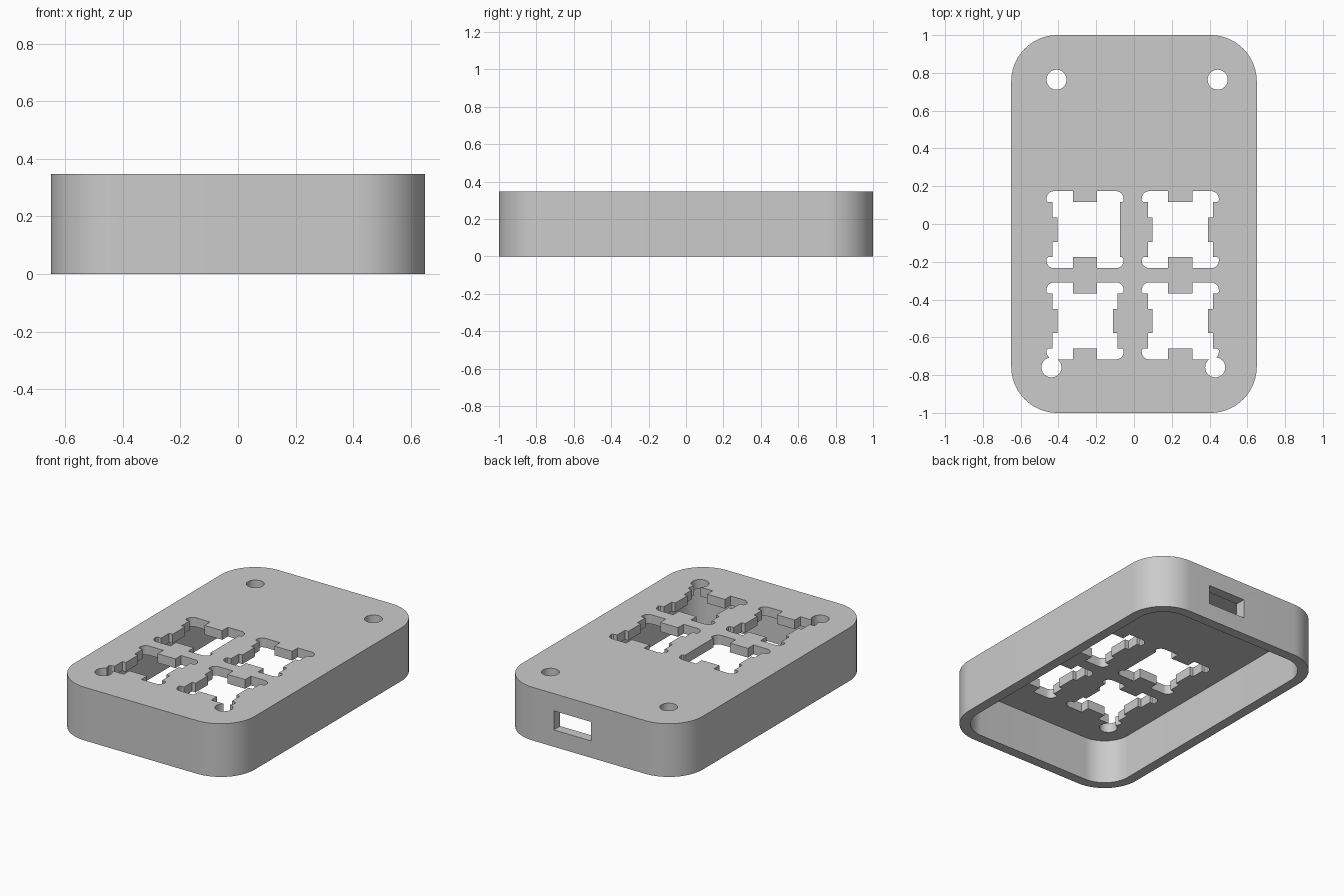
import bpy
import bmesh
from math import cos, sin, pi

cube = bpy.data.objects.get("Cube")
if cube:
    bpy.data.objects.remove(cube, do_unlink=True)

HEIGHT, PLATE, WALL, CORNER = 0.347, 0.06, 0.065, 0.245

grey = bpy.data.materials.new("plain grey plastic")
grey.use_nodes = True
grey.diffuse_color = (0.6, 0.6, 0.6, 1)
grey.node_tree.nodes["Principled BSDF"].inputs["Base Color"].default_value = (0.6, 0.6, 0.6, 1)


def arc(cx, cy, r, start, end, steps):
    """Points on an arc, angles in quarter turns."""
    angles = [(start + (end - start) * i / steps) * pi / 2 for i in range(steps + 1)]
    return [(cx + r * cos(a), cy + r * sin(a)) for a in angles]


def rounded_rect(hx, hy, r):
    pts = []
    for i, (sx, sy) in enumerate([(1, 1), (-1, 1), (-1, -1), (1, -1)]):
        pts += arc(sx * (hx - r), sy * (hy - r), r, i, i + 1, 20)
    return pts


def rect(x0, x1, y0, y1):
    return [(x0, y0), (x1, y0), (x1, y1), (x0, y1)]


def prism(name, outline, z0, z1):
    bm = bmesh.new()
    base = bm.faces.new([bm.verts.new((x, y, z0)) for x, y in outline])
    top = bmesh.ops.extrude_face_region(bm, geom=[base])["geom"]
    bmesh.ops.translate(bm, vec=(0, 0, z1 - z0),
                        verts=[v for v in top if isinstance(v, bmesh.types.BMVert)])
    bmesh.ops.recalc_face_normals(bm, faces=bm.faces)
    mesh = bpy.data.meshes.new(name)
    bm.to_mesh(mesh)
    bm.free()
    mesh.materials.append(grey)
    obj = bpy.data.objects.new(name, mesh)
    bpy.context.collection.objects.link(obj)
    return obj


def cut(target, cutter):
    """Subtract the cutter, then remove it."""
    cutter.hide_render = True
    mod = target.modifiers.new("cut", "BOOLEAN")
    mod.operation, mod.solver, mod.object = "DIFFERENCE", "EXACT", cutter
    bpy.context.view_layer.objects.active = target
    bpy.ops.object.modifier_apply(modifier=mod.name)
    bpy.data.objects.remove(cutter, do_unlink=True)


def switch_outline(cx, cy):
    """Square socket with rounded ears in the corners and a tab on each side."""
    ear, step, side, tab, inner = 0.204, 0.146, 0.172, 0.064, 0.147
    r = 0.04
    quarter = [(inner, tab), (side, tab), (side, step), (ear - 0.008, step), (ear, step + 0.008)]
    quarter += arc(ear - r, ear - r, r, 0, 1, 8) + [(tab, ear), (tab, step)]
    left = [(-x, y) for x, y in reversed(quarter)]
    half = quarter + left
    full = half + [(x, -y) for x, y in reversed(half)]
    return [(cx + x, cy + y) for x, y in full]


# Rounded shell, open at the bottom
case = prism("case_shell", rounded_rect(0.65, 1.0, CORNER), 0, HEIGHT)
cut(case, prism("cavity", rounded_rect(0.65 - WALL, 1 - WALL, CORNER - WALL), -0.1, HEIGHT - PLATE))

# Four switch sockets through the top plate
for cx in (-0.259, 0.245):
    for cy in (-0.03, -0.513):
        cut(case, prism("socket", switch_outline(cx, cy), 0.2, 0.4))

# One socket has a plain, tabless inner side
cut(case, prism("socket_side", rect(-0.2, -0.074, -0.176, 0.116), 0.2, 0.4))

# Screw holes
for x, y in ((-0.41, 0.764), (0.443, 0.764), (-0.437, -0.759), (0.43, -0.759)):
    cut(case, prism("screw_hole", arc(x, y, 0.053, 0, 4, 40)[:-1], 0.2, 0.4))

# Cable opening in the back wall
cut(case, prism("cable_opening", rect(-0.015, 0.253, 0.9, 1.1), 0.11, 0.234))

# Smooth the rounded walls, keep the edges crisp
bpy.ops.object.select_all(action="DESELECT")
case.select_set(True)
bpy.context.view_layer.objects.active = case
bpy.ops.object.shade_smooth_by_angle(angle=pi / 6)
